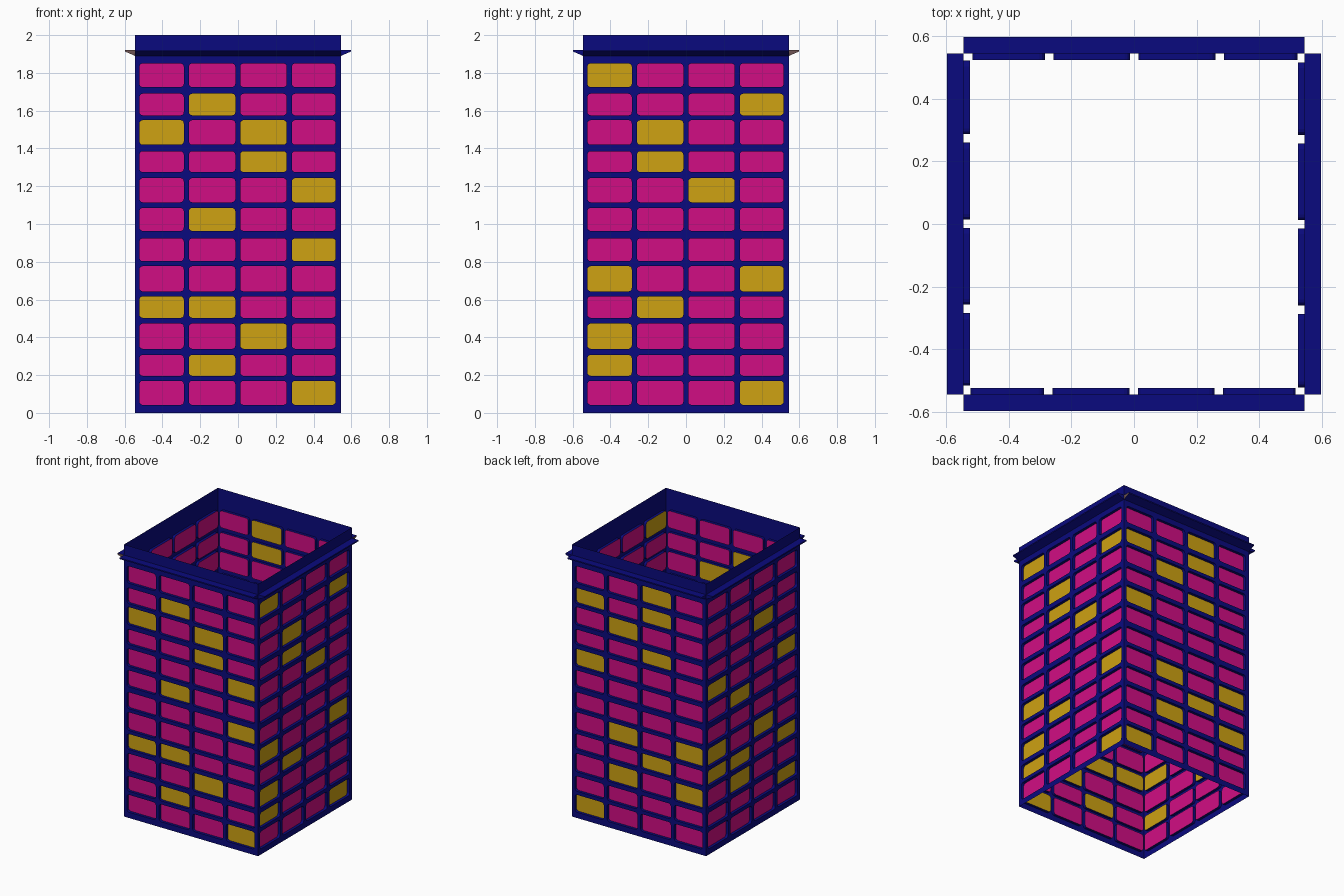
import bpy, bmesh
from math import pi, cos, sin
from mathutils import Matrix

cube = bpy.data.objects.get("Cube")
if cube:
    bpy.data.objects.remove(cube)


def material(name, rgb):
    m = bpy.data.materials.new(name)
    m.use_nodes = True
    colour = (*rgb, 1)
    m.diffuse_color = colour
    m.node_tree.nodes["Principled BSDF"].inputs["Base Color"].default_value = colour
    return m


NAVY = material("navy_frame", (0.003, 0.003, 0.21))
PINK = material("pink_window", (0.64, 0.004, 0.23))
GOLD = material("gold_window", (0.62, 0.36, 0.006))
BROWN = material("brown_cap", (0.16, 0.09, 0.09))

HALF, DEPTH, TOP = 0.545, 0.02, 2.0
RADIUS, STEPS = 0.018, 3

# Window extents, left to right and top to bottom
COLUMNS = [(-0.522, -0.287), (-0.26, -0.014), (0.012, 0.258), (0.285, 0.517)]
ROWS = [(1.725, 1.85), (1.575, 1.69), (1.42, 1.55), (1.275, 1.385),
        (1.115, 1.243), (0.963, 1.085), (0.803, 0.924), (0.643, 0.777),
        (0.503, 0.617), (0.339, 0.473), (0.196, 0.307), (0.042, 0.17)]

# Gold windows per wall: one word per row from the top, "-" for none
SIDES = {
    "front": "- 1 02 2 3 1 3 - 01 2 1 3",
    "left": "0 3 1 1 2 - - 03 1 0 0 3",
    "back": "2 02 1 2 0 - - 13 2 13 - 0",
    "right": "- - 2 - 03 1 - 02 013 1 3 -",
}


def make_object(name, bm, mats, turn):
    bmesh.ops.remove_doubles(bm, verts=bm.verts, dist=0.0002)
    bm.transform(Matrix.Rotation(turn * pi / 2, 4, "Z"))
    mesh = bpy.data.meshes.new(name)
    bm.to_mesh(mesh)
    bm.free()
    for m in mats:
        mesh.materials.append(m)
    ob = bpy.data.objects.new(name, mesh)
    bpy.context.collection.objects.link(ob)
    return ob


def face(bm, points, slot=0):
    f = bm.faces.new([bm.verts.new(p) for p in points])
    f.material_index = slot


def edges_between(spans, low, high):
    mids = [(a[1] + b[0]) / 2 for a, b in zip(spans, spans[1:])]
    return [low] + mids + [high]


def window_cell(bm, cell, hole, slot):
    """Frame cell with a rounded recess and a coloured pane at its back."""
    def corners(x0, x1, z0, z1):
        return [(x0, z0), (x1, z0), (x1, z1), (x0, z1)]

    outer = [(x, -HALF, z) for x, z in corners(*cell)]
    inner_x0, inner_x1, inner_z0, inner_z1 = hole
    centres = corners(inner_x0 + RADIUS, inner_x1 - RADIUS,
                      inner_z0 + RADIUS, inner_z1 - RADIUS)
    arcs = []
    for k, (cx, cz) in enumerate(centres):
        angles = [pi + (k + i / STEPS) * pi / 2 for i in range(STEPS + 1)]
        arcs.append([(cx + RADIUS * cos(a), -HALF, cz + RADIUS * sin(a)) for a in angles])
    for k in range(4):
        n = (k + 1) % 4
        for p, q in zip(arcs[k], arcs[k][1:]):
            face(bm, [outer[k], q, p])
        face(bm, [outer[k], outer[n], arcs[n][0], arcs[k][-1]])
    rim = sum(arcs, [])
    pane = [(x, y + DEPTH, z) for x, y, z in rim]
    for i in range(len(rim)):
        j = (i + 1) % len(rim)
        face(bm, [rim[i], rim[j], pane[j], pane[i]])
    face(bm, pane, slot)


def build_wall(side, pattern, turn):
    bm = bmesh.new()
    xs = edges_between(COLUMNS, -HALF, HALF)
    rows = ROWS[::-1]
    zs = edges_between(rows, 0, 1.87)
    gold = pattern.split()[::-1]
    for r, (z0, z1) in enumerate(rows):
        for c, (x0, x1) in enumerate(COLUMNS):
            slot = 2 if str(c) in gold[r] else 1
            window_cell(bm, (xs[c], xs[c + 1], zs[r], zs[r + 1]), (x0, x1, z0, z1), slot)
    # Parapet strip above the windows
    for a, b in zip(xs, xs[1:]):
        face(bm, [(a, -HALF, zs[-1]), (b, -HALF, zs[-1]), (b, -HALF, TOP), (a, -HALF, TOP)])
    make_object("wall_" + side, bm, [NAVY, PINK, GOLD], turn)


def build_ledge(side, turn):
    """Cornice strip with a sloping underside; two strips have a brown end."""
    profile = [(-HALF, 1.89), (-HALF, 1.922), (-0.598, 1.922), (-0.598, 1.913)]
    left = [(-HALF, y, z) for y, z in profile]
    right = [(HALF, y, z) for y, z in profile]
    bm = bmesh.new()
    for i in range(4):
        j = (i + 1) % 4
        face(bm, [left[i], left[j], right[j], right[i]])
    face(bm, left, 1 if side == "back" else 0)
    face(bm, right[::-1], 1 if side == "right" else 0)
    bmesh.ops.remove_doubles(bm, verts=bm.verts, dist=0.0002)
    bmesh.ops.recalc_face_normals(bm, faces=bm.faces)
    make_object("ledge_" + side, bm, [NAVY, BROWN], turn)


for turn, (side, pattern) in enumerate(SIDES.items()):
    build_wall(side, pattern, turn)
    build_ledge(side, turn)
